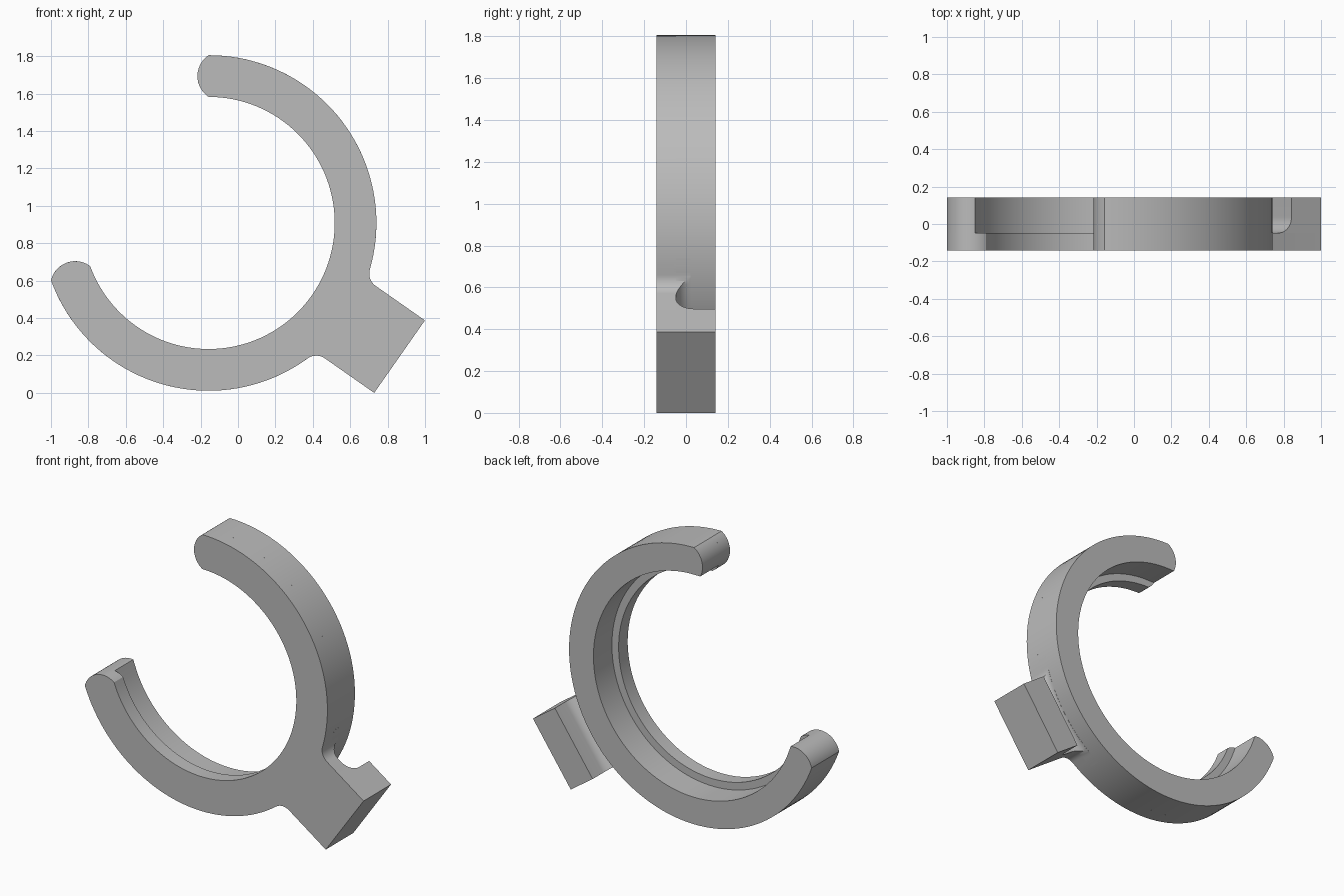
import bpy, bmesh
from math import sin, cos, sqrt, atan2, pi, radians
from mathutils import Vector

if "Cube" in bpy.data.objects:
    bpy.data.objects.remove(bpy.data.objects["Cube"])

# Main dimensions
CX, CZ = -0.157, 0.9085                    # ring centre
R_OUT, R_LIP, R_GROOVE = 0.897, 0.674, 0.722
FRONT, STEP, BACK = -0.141, -0.048, 0.141  # depth layers
START, END = radians(90), radians(-160)    # open ring, clockwise
TILT = radians(-35)                        # direction of the mounting block
HALF, REACH, SLOT = 0.2365, 1.246, 1.054   # block half width, end, slot wall
FILLET, BULGE = 0.08, 0.06

grey = bpy.data.materials.new("plain grey")
grey.diffuse_color = (0.5, 0.5, 0.5, 1)
grey.use_nodes = True
grey.node_tree.nodes["Principled BSDF"].inputs["Base Color"].default_value = (0.5, 0.5, 0.5, 1)


def arc(cx, cy, r, a, b, n):
    return [(cx + r * cos(a + (b - a) * i / n), cy + r * sin(a + (b - a) * i / n))
            for i in range(n + 1)]


def block_space(u, v):
    """Along / across the block -> offset from the ring centre."""
    return (u * cos(TILT) - v * sin(TILT), u * sin(TILT) + v * cos(TILT))


def loft(name, rings):
    """Closed solid through a series of matching cross-sections."""
    bm = bmesh.new()
    loops = [[bm.verts.new(p) for p in ring] for ring in rings]
    for a, b in zip(loops, loops[1:]):
        for i in range(len(a)):
            j = (i + 1) % len(a)
            bm.faces.new((a[i], a[j], b[j], b[i]))
    bm.faces.new(loops[0])
    bm.faces.new(loops[-1])
    bmesh.ops.recalc_face_normals(bm, faces=bm.faces)
    mesh = bpy.data.meshes.new(name)
    bm.to_mesh(mesh)
    bm.free()
    mesh.materials.append(grey)
    obj = bpy.data.objects.new(name, mesh)
    bpy.context.collection.objects.link(obj)
    return obj


def plate(name, outline, y0, y1):
    return loft(name, [[Vector((CX + x, y, CZ + z)) for x, z in outline] for y in (y0, y1)])


def end_cap(angle, side, r_from):
    """Bulged ring end, listed from the outside inwards."""
    mid, half = (R_OUT + R_LIP) / 2, (R_OUT - R_LIP) / 2
    rc = (half ** 2 + BULGE ** 2) / (2 * BULGE)
    pts = []
    for i in range(1, 17):
        r = R_OUT + (r_from - R_OUT) * (1 - cos(pi * i / 16)) / 2
        t = side * (sqrt(rc ** 2 - (r - mid) ** 2) - rc + BULGE)
        pts.append((r * cos(angle) - t * sin(angle), r * sin(angle) + t * cos(angle)))
    return pts


def ring_outline(outer, r_in):
    inner = arc(0, 0, r_in, END, START, 90)
    return outer + end_cap(END, -1, r_in) + inner[1:-1] + end_cap(START, 1, r_in)[::-1]


# Front outline: ring flowing through fillets into the block
fv = HALF + FILLET
fu = sqrt((R_OUT + FILLET) ** 2 - fv ** 2)
spread = atan2(fv, fu)
side = arc(fu, fv, FILLET, pi + spread, 1.5 * pi, 10)[1:] + [(REACH, HALF)]
side += [(u, -v) for u, v in reversed(side)]
outer = (arc(0, 0, R_OUT, START, TILT + spread, 40)
         + [block_space(u, v) for u, v in side]
         + arc(0, 0, R_OUT, TILT - spread, END, 40))
front_outline = ring_outline(outer, R_LIP)
parts = [plate("front_plate", front_outline, FRONT, STEP)]

# Rear ring with the wider bore
parts.append(plate("rear_ring", ring_outline(arc(0, 0, R_OUT, START, END, 100), R_GROOVE),
                   STEP, BACK))

# Rear block, rounded at the foot of the slot
foot = 0.085
section = [(REACH, STEP), (REACH, BACK), (SLOT, BACK)]
section += arc(SLOT - foot, STEP + foot, foot, 0, -pi / 2, 12)
rings = []
for v in (-HALF, HALF):
    ring = []
    for u, y in section:
        x, z = block_space(u, v)
        ring.append(Vector((CX + x, y, CZ + z)))
    rings.append(ring)
parts.append(loft("rear_block", rings))

# Concave fillet between ring and slot floor, trimmed to the front outline
flare = 0.07
section = [(0.86, STEP - 0.01), (R_OUT + flare, STEP - 0.01)]
section += arc(R_OUT + flare, STEP + flare, flare - 0.001, -pi / 2, -pi, 12)
section += [(0.86, STEP + flare)]
rings = []
for i in range(25):
    a = TILT + radians(-24 + 2 * i)
    rings.append([Vector((CX + r * cos(a), y, CZ + r * sin(a))) for r, y in section])
root = loft("slot_fillet", rings)
trim = plate("trim_helper", front_outline, STEP - 0.05, STEP + 0.12)
trim.hide_render = True
cut = root.modifiers.new("trim", "BOOLEAN")
cut.operation, cut.object, cut.solver = "INTERSECT", trim, "EXACT"
bpy.context.view_layer.objects.active = root
bpy.ops.object.modifier_apply(modifier=cut.name)
bpy.data.objects.remove(trim)
parts.append(root)

# Smooth curves, sharp edges
bpy.ops.object.select_all(action="DESELECT")
for obj in parts:
    obj.select_set(True)
bpy.context.view_layer.objects.active = parts[0]
bpy.ops.object.shade_smooth_by_angle(angle=radians(30))
